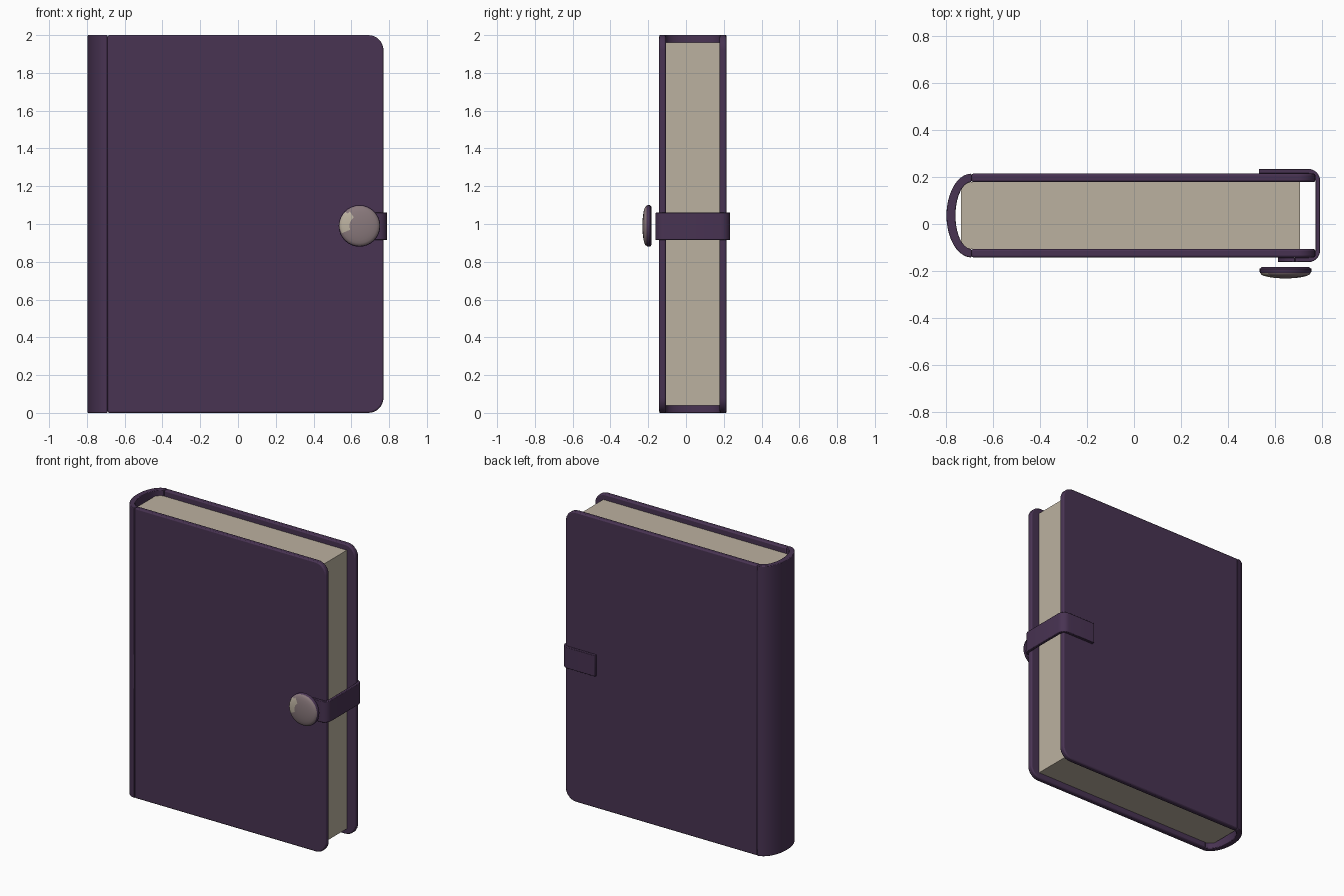
import bpy, bmesh, math
from mathutils import Vector, Matrix

cube = bpy.data.objects.get("Cube")
if cube:
    bpy.data.objects.remove(cube)


def material(name, rgb):
    m = bpy.data.materials.new(name)
    m.use_nodes = True
    m.diffuse_color = (*rgb, 1)
    m.node_tree.nodes["Principled BSDF"].inputs["Base Color"].default_value = (*rgb, 1)
    return m


PURPLE = material("purple leather", (0.065, 0.033, 0.085))
PAPER = material("aged paper", (0.5, 0.44, 0.35))
MAUVE = material("mauve button", (0.25, 0.19, 0.2))


def finish(bm, name, mats, bevel=0.0):
    bmesh.ops.recalc_face_normals(bm, faces=bm.faces)
    mesh = bpy.data.meshes.new(name)
    bm.to_mesh(mesh)
    bm.free()
    for m in mats:
        mesh.materials.append(m)
    ob = bpy.data.objects.new(name, mesh)
    bpy.context.collection.objects.link(ob)
    if bevel:
        mod = ob.modifiers.new("Soft edges", "BEVEL")
        mod.width, mod.segments, mod.limit_method = bevel, 2, "ANGLE"
        mod.angle_limit = math.radians(50)
    bpy.ops.object.select_all(action="DESELECT")
    ob.select_set(True)
    bpy.context.view_layer.objects.active = ob
    bpy.ops.object.shade_smooth_by_angle(angle=math.radians(40))
    return ob


def prism(name, points, direction, mat, bevel=0.0):
    """Extrude a closed outline along a direction."""
    bm = bmesh.new()
    face = bm.faces.new([bm.verts.new(p) for p in points])
    ext = bmesh.ops.extrude_face_region(bm, geom=[face])
    verts = [g for g in ext["geom"] if isinstance(g, bmesh.types.BMVert)]
    bmesh.ops.translate(bm, verts=verts, vec=Vector(direction))
    return finish(bm, name, [mat], bevel)


def arc(cx, cy, rx, ry, start, end, steps):
    angles = [math.radians(start + (end - start) * i / steps) for i in range(steps + 1)]
    return [(cx + rx * math.cos(a), cy + ry * math.sin(a)) for a in angles]


MID = 0.036      # centre of the book's thickness
HINGE = -0.69    # where the covers meet the spine

# Two boards with rounded outer corners
outline = [(HINGE, 0)] + arc(0.69, 0.08, 0.08, 0.08, -90, 0, 8)
outline += arc(0.69, 1.92, 0.08, 0.08, 0, 90, 8) + [(HINGE, 2)]
for name, y in (("front_cover", -0.142), ("back_cover", 0.178)):
    prism(name, [(x, y, z) for x, z in outline], (0, 0.036, 0), PURPLE, 0.008)

# Curved spine
ring = arc(HINGE, MID, 0.106, 0.178, 90, 270, 24)
ring += arc(HINGE, MID, 0.068, 0.142, 270, 90, 24)
prism("spine", [(x, y, 0) for x, y in ring], (0, 0, 2), PURPLE, 0.004)

# Page block
pages = [(-0.735, -0.106), (0.705, -0.106), (0.705, 0.178), (-0.735, 0.178)]
prism("pages", [(x, y, 0.04) for x, y in pages], (0, 0, 1.92), PAPER)

# Strap wrapping from the back cover round the open edge to the front
OUT, THICK, R = 0.79, 0.02, 0.05
outer = [(0.53, 0.234)] + arc(OUT - R, 0.234 - R, R, R, 90, 0, 6)
outer += arc(OUT - R, -0.162 + R, R, R, 0, -90, 6) + [(0.683, -0.162)]
r = R - THICK
inner = [(0.683, -0.162 + THICK)] + arc(OUT - R, -0.162 + R, r, r, -90, 0, 6)
inner += arc(OUT - R, 0.234 - R, r, r, 0, 90, 6) + [(0.53, 0.234 - THICK)]
prism("strap", [(x, y, 0.915) for x, y in outer + inner], (0, 0, 0.145), PURPLE, 0.003)

# Rounded strap end
tip = arc(0.683, 0.9875, 0.0725, 0.0725, 90, 270, 16)
prism("strap_tip", [(x, -0.162, z) for x, z in tip], (0, THICK, 0), PURPLE, 0.003)

# Domed button: a turned profile with a leather rim
profile = [(0, -0.183), (0.1, -0.183), (0.11, -0.19), (0.11, -0.202), (0.106, -0.209)]
profile += [(0.106 * math.cos(a), -0.209 - 0.022 * math.sin(a))
            for a in (math.radians(90 * i / 6) for i in range(1, 7))]
bm = bmesh.new()
verts = [bm.verts.new((rad, y, 0)) for rad, y in profile]
edges = [bm.edges.new(pair) for pair in zip(verts, verts[1:])]
bmesh.ops.spin(bm, geom=verts + edges, cent=(0, 0, 0), axis=(0, 1, 0),
               angle=math.tau, steps=32)
bmesh.ops.remove_doubles(bm, verts=bm.verts, dist=0.0005)
for f in bm.faces:
    c = f.calc_center_median()
    if c.y < -0.209:
        # pale worn patch on one side of the dome
        f.material_index = 2 if c.x < -0.04 and abs(c.z - 0.02) < 0.05 else 1
bmesh.ops.transform(bm, matrix=Matrix.Translation((0.643, 0, 0.99)), verts=bm.verts)
finish(bm, "button", [PURPLE, MAUVE, PAPER])
